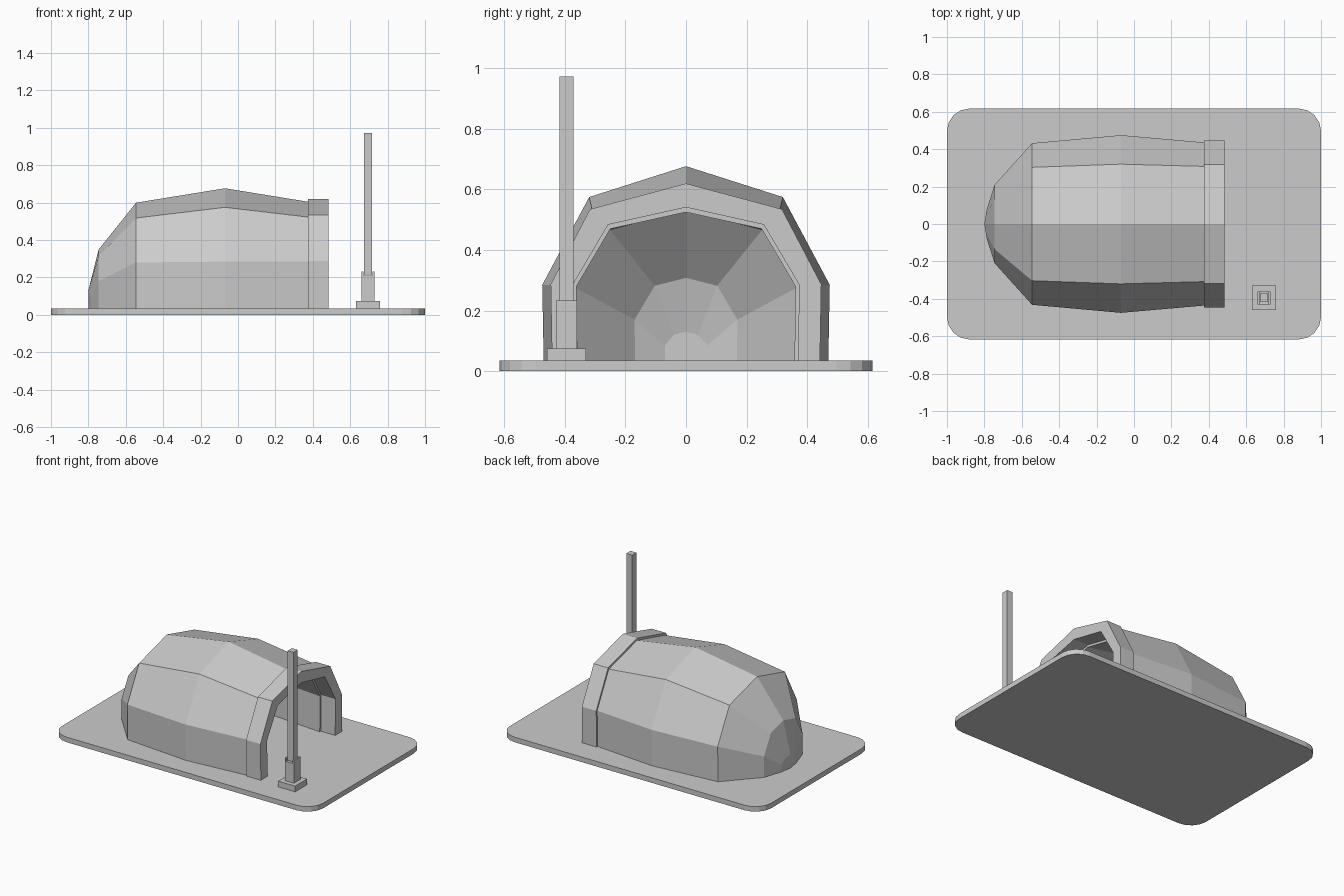
import bpy, math

if "Cube" in bpy.data.objects:
    bpy.data.objects.remove(bpy.data.objects["Cube"])


def mesh_object(name, verts, faces):
    me = bpy.data.meshes.new(name)
    me.from_pydata(verts, [], faces)
    me.update()
    ob = bpy.data.objects.new(name, me)
    bpy.context.collection.objects.link(ob)
    return ob


def box(name, x, y, z0, z1, sx, sy):
    v = [(x + a * sx / 2, y + b * sy / 2, z) for z in (z0, z1)
         for a, b in ((-1, -1), (1, -1), (1, 1), (-1, 1))]
    f = [(3, 2, 1, 0), (4, 5, 6, 7)] + [(i, (i + 1) % 4, (i + 1) % 4 + 4, i + 4) for i in range(4)]
    return mesh_object(name, v, f)


FLOOR = 0.035


def ring(x, w, side_z, sh_y, sh_z, top, bow=0.0):
    """Seven-point arched section; bow pushes the sides towards +x."""
    half = [(w * 0.99, FLOOR), (w, side_z), (sh_y, sh_z)]
    pts = half + [(0, top)] + [(-y, z) for y, z in reversed(half)]
    return [(x + bow * abs(y) / w, y, z) for y, z in pts]


def strips(rings, n=7, closed=False):
    f = []
    for r in range(len(rings) if closed else len(rings) - 1):
        s = (r + 1) % len(rings)
        f += [(r * n + i, r * n + i + 1, s * n + i + 1, s * n + i) for i in range(n - 1)]
    return f


# Base slab with rounded corners
R, outline = 0.12, []
for k, (sx, sy) in enumerate(((1, 1), (-1, 1), (-1, -1), (1, -1))):
    for i in range(5):
        a = math.radians(90 * k + 22.5 * i)
        outline.append((sx * (1 - R) + R * math.cos(a), sy * (0.617 - R) + R * math.sin(a)))
n = len(outline)
mesh_object("base_slab", [(x, y, z) for z in (0, FLOOR) for x, y in outline],
            [tuple(range(n - 1, -1, -1)), tuple(range(n, 2 * n))]
            + [(i, (i + 1) % n, (i + 1) % n + n, i + n) for i in range(n)])

# Hollow shelter shell: outer skin from nose to mouth, then inner skin back
rings = [
    ring(-0.80, 0.08, 0.085, 0.045, 0.118, 0.13, 0.013),
    ring(-0.745, 0.21, 0.18, 0.135, 0.315, 0.35),
    ring(-0.545, 0.432, 0.28, 0.303, 0.518, 0.60),
    ring(-0.07, 0.475, 0.285, 0.32, 0.575, 0.677),
    ring(0.375, 0.436, 0.285, 0.308, 0.523, 0.605),
    ring(0.375, 0.362, 0.28, 0.25, 0.47, 0.525),
    ring(-0.07, 0.402, 0.28, 0.27, 0.517, 0.603),
    ring(-0.515, 0.365, 0.275, 0.252, 0.467, 0.53),
    ring(-0.695, 0.17, 0.17, 0.103, 0.282, 0.308),
    ring(-0.737, 0.07, 0.085, 0.04, 0.12, 0.13),
]
verts = [p for r in rings for p in r]
faces = strips(rings)
# nose cap as a fan, plus the flat inner cap
hub = len(verts)
verts.append((-0.80, 0, FLOOR))
faces += [(hub, i + 1, i) for i in range(6)]
last = 7 * (len(rings) - 1)
faces.append(tuple(last + i for i in range(7)))
# undersides of both wall feet
for e in (0, 6):
    foot = [r * 7 + e for r in range(len(rings))] + [hub]
    for r in range(4):
        a, b = foot[r], foot[r + 1]
        c, d = foot[8 - r], foot[9 - r]
        faces.append((a, b, c, d) if e else (d, c, b, a))
mesh_object("shelter_shell", verts, faces)

# Entrance arch frame
frame = [
    ring(0.375, 0.447, 0.287, 0.317, 0.535, 0.62),
    ring(0.485, 0.447, 0.287, 0.317, 0.535, 0.62),
    ring(0.485, 0.374, 0.285, 0.257, 0.484, 0.541),
    ring(0.375, 0.374, 0.285, 0.257, 0.484, 0.541),
]
mesh_object("entrance_arch", [p for r in frame for p in r],
            strips(frame, closed=True) + [(21, 14, 7, 0), (6, 13, 20, 27)])

# Post on a footing with a slotted socket
PX, PY = 0.695, -0.395
box("post_footing", PX, PY, FLOOR, 0.075, 0.13, 0.13)
box("post_socket", PX, PY, 0.075, 0.21, 0.07, 0.07)
for s, side in ((-1, "left"), (1, "right")):
    box("socket_cheek_" + side, PX + s * 0.03, PY, 0.21, 0.233, 0.01, 0.07)
box("post_pole", PX, PY, 0.215, 0.973, 0.044, 0.046)

# Consistent outward normals
import bmesh
for ob in bpy.data.objects:
    bm = bmesh.new()
    bm.from_mesh(ob.data)
    bmesh.ops.recalc_face_normals(bm, faces=bm.faces)
    bm.to_mesh(ob.data)
    bm.free()
